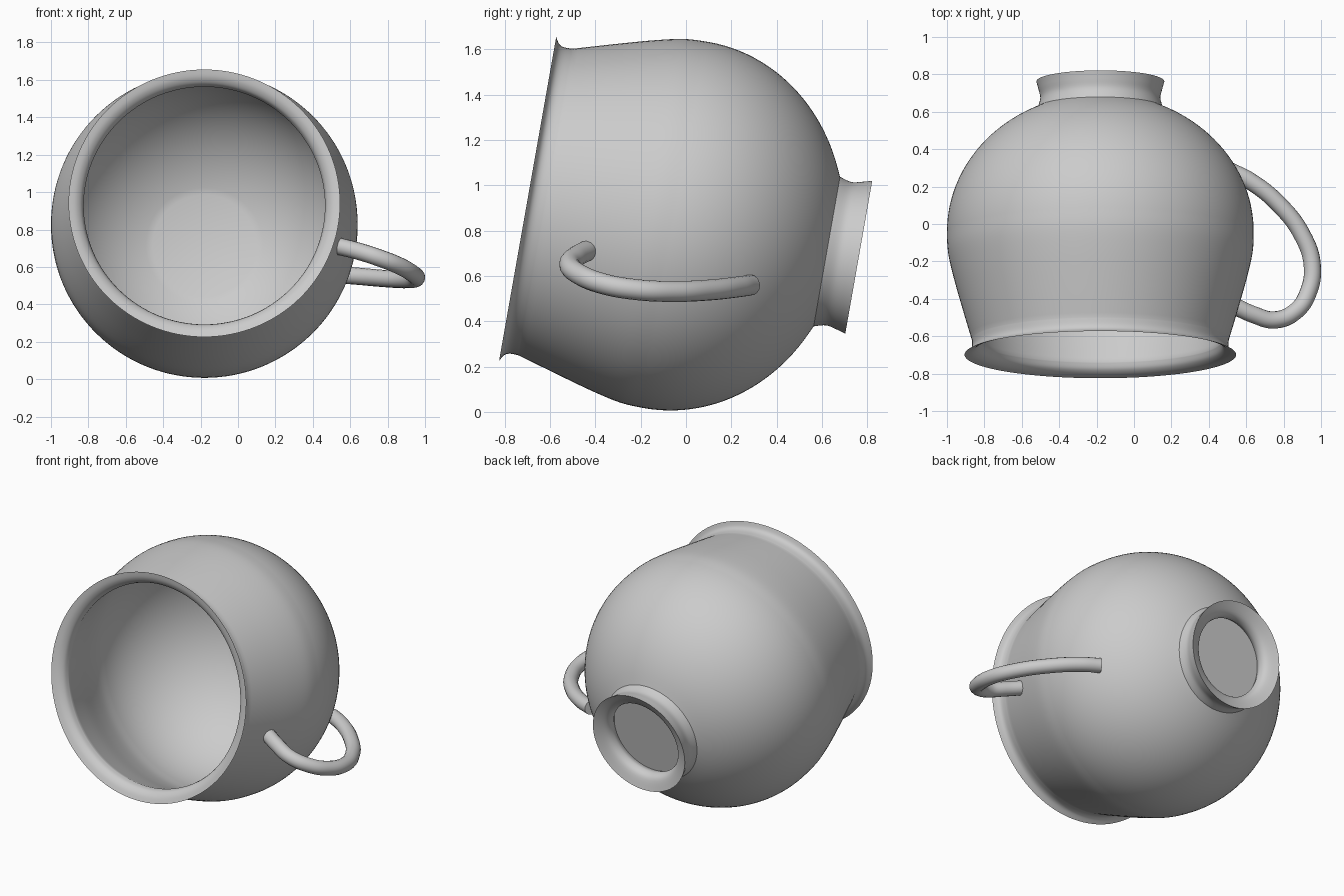
import bpy, bmesh
from math import sin, cos, pi, radians, sqrt, asin
from mathutils import Matrix, Vector

if "Cube" in bpy.data.objects:
    bpy.data.objects.remove(bpy.data.objects["Cube"])


def arc(rmax, depth, centre, r_start, n):
    """Elliptical bowl wall from radius r_start out to rmax, as (radius, height)."""
    a0 = asin(r_start / rmax)
    pts = []
    for i in range(n + 1):
        a = a0 + (pi / 2 - a0) * i / n
        pts.append((rmax * sin(a), centre - depth * cos(a)))
    return pts


def smooth(pts, n=5):
    """Catmull-Rom curve through a few profile points."""
    p = [Vector(q) for q in [pts[0]] + pts + [pts[-1]]]
    out = []
    for i in range(1, len(p) - 2):
        a, b, c, d = p[i - 1:i + 3]
        for k in range(n):
            t = k / n
            out.append(0.5 * (2 * b + (c - a) * t + (2 * a - 5 * b + 4 * c - d) * t**2
                              + (3 * b - a - 3 * c + d) * t**3))
    return [tuple(q) for q in out] + [tuple(pts[-1])]


def finish(obj, angle):
    bpy.ops.object.select_all(action='DESELECT')
    obj.select_set(True)
    bpy.context.view_layer.objects.active = obj
    if obj.type == 'CURVE':
        bpy.ops.object.convert(target='MESH')
    bpy.ops.object.shade_smooth_by_angle(angle=radians(angle))


def lathe(name, profile, steps=128):
    bm = bmesh.new()
    vs = [bm.verts.new((r, 0, h)) for r, h in profile]
    es = [bm.edges.new(e) for e in zip(vs, vs[1:])]
    bmesh.ops.spin(bm, geom=vs + es, cent=(0, 0, 0), axis=(0, 0, 1),
                   angle=2 * pi, steps=steps, use_duplicate=False)
    bmesh.ops.remove_doubles(bm, verts=bm.verts, dist=1e-5)
    bmesh.ops.recalc_face_normals(bm, faces=bm.faces)
    me = bpy.data.meshes.new(name)
    bm.to_mesh(me)
    bm.free()
    obj = bpy.data.objects.new(name, me)
    bpy.context.collection.objects.link(obj)
    return obj


# Cup: closed profile from underside, over foot, outer wall and lip, to inner floor
underside = [(0, 0.12), (0.265, 0.12)]
foot_inside = smooth([(0.265, 0.12), (0.25, 0.08), (0.27, 0.035), (0.342, 0.0)])
foot_outside = smooth([(0.342, 0.0), (0.331, 0.04), (0.321, 0.09), (0.335, 0.143)])
bowl_outside = arc(0.82, 0.735, 0.815, 0.335, 24)
neck = smooth([(0.82, 0.815), (0.815, 0.92), (0.787, 1.05), (0.737, 1.23), (0.687, 1.40)])
lip_outside = smooth([(0.687, 1.40), (0.686, 1.44), (0.697, 1.465), (0.726, 1.483)])
lip_inside = smooth([(0.726, 1.483), (0.685, 1.470), (0.656, 1.445), (0.645, 1.41)])
neck_inside = smooth([(0.645, 1.41), (0.690, 1.23), (0.742, 1.05), (0.77, 0.92), (0.775, 0.815)])
bowl_inside = arc(0.775, 0.69, 0.815, 0.277, 24)[::-1]
floor = [(0, bowl_inside[-1][1])]

profile = underside
for part in (foot_inside, foot_outside, bowl_outside, neck, lip_outside,
             lip_inside, neck_inside, bowl_inside):
    profile = profile + part[1:]
profile += floor
cup = lathe("cup_body", profile)
# Lay the cup on its side, mouth facing forward and slightly up
cup.matrix_world = Matrix.Translation((-0.18, 0.762, 0.683)) @ Matrix.Rotation(radians(80), 4, 'X')
finish(cup, 40)

# Handle: round tube looping out from the right side
path = [(0.51, 0.285, 0.56), (0.62, 0.23, 0.552), (0.78, 0.10, 0.538), (0.90, -0.06, 0.532),
        (0.953, -0.22, 0.54), (0.93, -0.37, 0.567), (0.86, -0.47, 0.607),
        (0.75, -0.513, 0.65), (0.64, -0.485, 0.685), (0.52, -0.43, 0.715)]
cu = bpy.data.curves.new("handle", 'CURVE')
cu.dimensions = '3D'
cu.bevel_depth = 0.046
cu.bevel_resolution = 6
cu.use_fill_caps = True
cu.resolution_u = 8
sp = cu.splines.new('BEZIER')
sp.bezier_points.add(len(path) - 1)
for bp, co in zip(sp.bezier_points, path):
    bp.co = co
    bp.handle_left_type = bp.handle_right_type = 'AUTO'
handle = bpy.data.objects.new("handle", cu)
bpy.context.collection.objects.link(handle)
finish(handle, 40)
